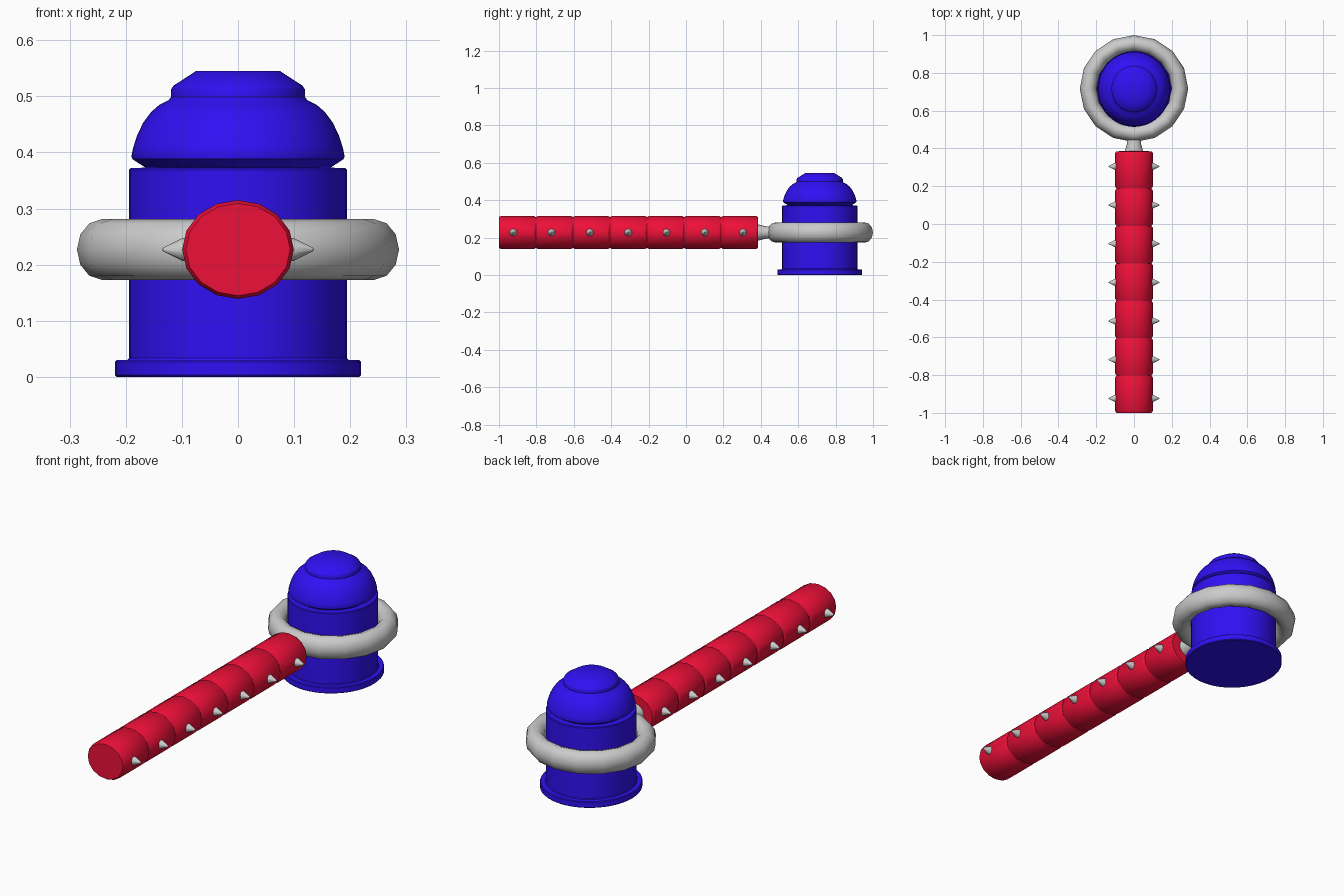
import bpy, bmesh, math
from mathutils import Matrix, Vector

if "Cube" in bpy.data.objects:
    bpy.data.objects.remove(bpy.data.objects["Cube"])

ZC = 0.227      # height of handle axis and ring
YC = 0.715      # centre of the head


def colour(name, rgb):
    m = bpy.data.materials.new(name)
    m.diffuse_color = (*rgb, 1)
    m.use_nodes = True
    m.node_tree.nodes["Principled BSDF"].inputs["Base Color"].default_value = m.diffuse_color
    return m


BLUE = colour("blue", (0.03, 0.005, 0.9))
RED = colour("red", (0.85, 0.005, 0.04))


def lathe(name, profile, steps, matrix, mat=None, angle=35, closed=False):
    """Spin (radius, height) points round z, then place with matrix."""
    bm = bmesh.new()
    rings = []
    for r, h in profile:
        if r == 0:
            rings.append([bm.verts.new((0, 0, h))] * steps)
        else:
            rings.append([bm.verts.new((r * math.cos(math.tau * i / steps),
                                        r * math.sin(math.tau * i / steps), h))
                          for i in range(steps)])
    pairs = list(zip(rings, rings[1:]))
    if closed:
        pairs.append((rings[-1], rings[0]))
    for a, b in pairs:
        for i in range(steps):
            j = (i + 1) % steps
            bm.faces.new(list(dict.fromkeys((a[i], a[j], b[j], b[i]))))
    bm.transform(matrix)
    bmesh.ops.recalc_face_normals(bm, faces=bm.faces)
    me = bpy.data.meshes.new(name)
    bm.to_mesh(me)
    bm.free()
    ob = bpy.data.objects.new(name, me)
    bpy.context.collection.objects.link(ob)
    if mat:
        me.materials.append(mat)
    bpy.ops.object.select_all(action='DESELECT')
    ob.select_set(True)
    bpy.context.view_layer.objects.active = ob
    bpy.ops.object.shade_smooth_by_angle(angle=math.radians(angle))
    return ob


def place(loc, rot=Matrix.Identity(4), scale=(1, 1, 1)):
    return Matrix.Translation(Vector(loc)) @ Matrix.Diagonal((*scale, 1)) @ rot


ALONG_Y = Matrix.Rotation(-math.pi / 2, 4, 'X')

# Head: flanged base, drum, dome and cap
head = [(0, 0), (0.216, 0), (0.219, 0.003), (0.219, 0.027), (0.216, 0.03),
        (0.197, 0.03), (0.194, 0.034), (0.194, 0.369), (0.191, 0.372),
        (0.165, 0.373), (0.188, 0.388), (0.19, 0.393), (0.187, 0.408),
        (0.18, 0.43), (0.169, 0.453), (0.155, 0.472), (0.14, 0.485),
        (0.124, 0.493), (0.119, 0.499), (0.119, 0.513), (0.115, 0.519),
        (0.075, 0.545), (0, 0.545)]
lathe("head", head, 48, place((0, YC, 0), scale=(1, 1.035, 1)), BLUE)

# Ring collar
ring = [(0.243 + 0.044 * math.cos(math.tau * i / 12),
         0.054 * math.sin(math.tau * i / 12)) for i in range(12)]
lathe("ring_collar", ring, 16, place((0, 0.717, ZC), scale=(1, 0.985, 1)),
      angle=60, closed=True)

# Neck joining handle and ring
neck = [(0, 0.36), (0.05, 0.36), (0.047, 0.39), (0.037, 0.425), (0.036, 0.47), (0, 0.47)]
lathe("neck", neck, 16, place((0, 0, ZC), ALONG_Y, (1, 1, 0.9)))

# Handle: seven bevelled segments
N, Y0, Y1 = 7, -1.0, 0.386
L = (Y1 - Y0) / N
handle = [(0, Y0)]
for i in range(N):
    a = Y0 + i * L
    handle += [(0.093, a), (0.0995, a + 0.01), (0.0995, a + L - 0.01), (0.093, a + L - 0.001)]
handle.append((0, Y1))
lathe("handle", handle, 16, place((0, 0, ZC), ALONG_Y, (1, 1, 0.885)), RED)

# Spikes on both sides of the handle
for side in (-1, 1):
    turn = Matrix.Rotation(side * math.pi / 2, 4, 'Y')
    for i in range(7):
        lathe("spike", [(0, 0.09), (0.021, 0.09), (0.02, 0.1), (0.003, 0.134), (0, 0.135)], 10,
              place((0, -0.923 + 0.2047 * i, ZC), turn), angle=45)
